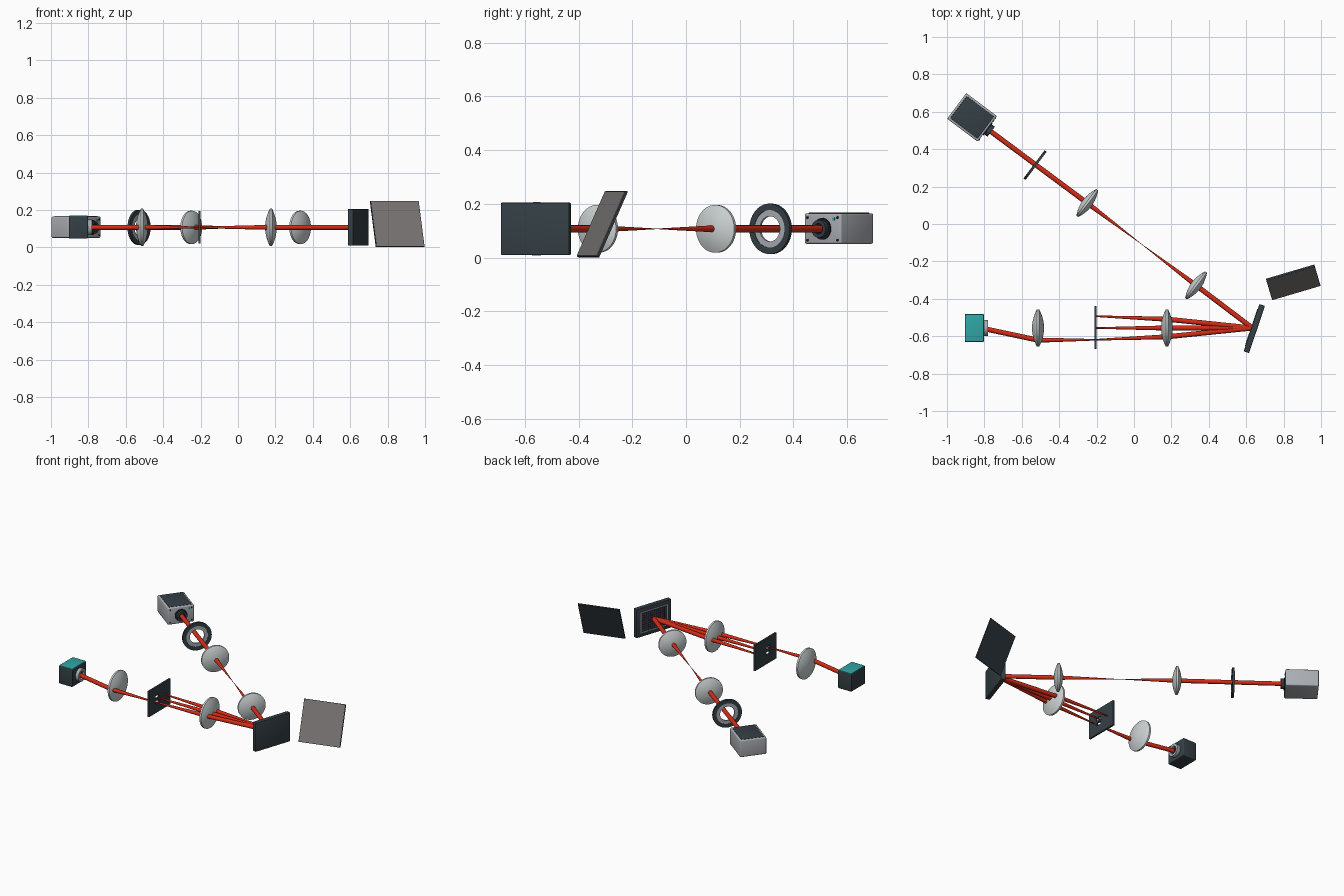
import bpy, bmesh, math
from mathutils import Vector, Matrix

if "Cube" in bpy.data.objects:
    bpy.data.objects.remove(bpy.data.objects["Cube"])


def material(name, r, g, b):
    m = bpy.data.materials.new(name)
    m.use_nodes = True
    m.diffuse_color = (r, g, b, 1)
    bsdf = m.node_tree.nodes["Principled BSDF"]
    bsdf.inputs["Base Color"].default_value = (r, g, b, 1)
    bsdf.inputs["Roughness"].default_value = 0.5
    return m


SLATE = material("dark slate", 0.035, 0.05, 0.06)
BLACK = material("black", 0.012, 0.015, 0.018)
GREY = material("light grey", 0.4, 0.42, 0.45)
GLASS = material("pale glass", 0.6, 0.64, 0.64)
TEAL = material("teal", 0.03, 0.38, 0.38)
RED = material("beam red", 0.65, 0.025, 0.008)
SCREEN = material("screen grey", 0.19, 0.18, 0.175)
PURPLE = material("mirror purple", 0.07, 0.05, 0.085)

H = 0.107  # beam height


def place(x, y, angle=0, z=H):
    return Matrix.Translation((x, y, z)) @ Matrix.Rotation(angle, 4, 'Z')


def finish(name, bm, mat, frame, smooth=False):
    bmesh.ops.recalc_face_normals(bm, faces=bm.faces)
    mesh = bpy.data.meshes.new(name)
    bm.to_mesh(mesh)
    bm.free()
    mesh.materials.append(mat)
    ob = bpy.data.objects.new(name, mesh)
    bpy.context.collection.objects.link(ob)
    ob.matrix_world = frame
    if smooth:
        bpy.ops.object.select_all(action='DESELECT')
        ob.select_set(True)
        bpy.context.view_layer.objects.active = ob
        bpy.ops.object.shade_smooth_by_angle(angle=math.radians(35))
    return ob


def box(name, size, mat, frame, offset=(0, 0, 0), bevel=0):
    bm = bmesh.new()
    bmesh.ops.create_cube(bm, size=1)
    bmesh.ops.scale(bm, vec=size, verts=bm.verts)
    bmesh.ops.translate(bm, vec=offset, verts=bm.verts)
    if bevel:
        bmesh.ops.bevel(bm, geom=bm.edges[:], offset=bevel, segments=3,
                        profile=0.5, affect='EDGES')
    return finish(name, bm, mat, frame, bool(bevel))


def lathe(name, profile, mat, frame, closed=False, steps=48):
    """Spin (axial, radius) points about the local x axis."""
    bm = bmesh.new()
    vs = [bm.verts.new((a, 0, r)) for a, r in profile]
    for a, b in zip(vs, vs[1:]):
        bm.edges.new((a, b))
    if closed:
        bm.edges.new((vs[-1], vs[0]))
    bmesh.ops.spin(bm, geom=bm.verts[:] + bm.edges[:], cent=(0, 0, 0), axis=(1, 0, 0),
                   angle=2 * math.pi, steps=steps)
    bmesh.ops.remove_doubles(bm, verts=bm.verts, dist=1e-5)
    return finish(name, bm, mat, frame, True)


def ring(name, x0, x1, inner, outer, mat, frame):
    pts = [(x0, inner), (x0, outer), (x1, outer), (x1, inner)]
    return lathe(name, pts, mat, frame, closed=True)


def disc(name, x0, x1, radius, mat, frame):
    return lathe(name, [(x0, 0), (x0, radius), (x1, radius), (x1, 0)], mat, frame, steps=32)


def lens(name, radius, half, frame):
    rim, n = 0.006, 10
    side = [(rim + (half - rim) * (1 - (i / n) ** 2), radius * i / n) for i in range(n + 1)]
    lathe(name, side + [(-a, r) for a, r in reversed(side)], GLASS, frame)


def beam(name, p, q, r0, r1):
    d = Vector(q) - Vector(p)
    frame = place(p[0], p[1], math.atan2(d.y, d.x))
    lathe(name, [(0, 0), (0, r0), (d.length, r1), (d.length, 0)], RED, frame, steps=24)


# Layout of the optical paths
hit = Vector((0.633, -0.556))
source = Vector((-0.866, 0.57))
aim = (hit - source).normalized()
ang = math.atan2(aim.y, aim.x)
lens_a, lens_b = Vector((-0.25, 0.112)), Vector((0.332, -0.328))
iris = Vector((-0.529, 0.315))
R = 0.0135

# Laser source: housing, top panel, nozzle, lamp and screws
f = place(*source, ang)
box("laser_housing", (0.205, 0.171, 0.114), GREY, f, (0, 0, 0.001), bevel=0.007)
box("laser_top_panel", (0.182, 0.148, 0.006), SLATE, f, (0, 0, 0.057), bevel=0.002)
ring("laser_nozzle", 0.1, 0.128, 0.02, 0.033, SLATE, f)
ring("laser_nozzle_flange", 0.1, 0.108, 0.02, 0.04, BLACK, f)
disc("laser_nozzle_core", 0.1, 0.118, 0.021, BLACK, f)
for sy in (-1, 1):
    for sz in (-1, 1):
        disc("laser_screw", 0.1, 0.105, 0.005, BLACK,
             f @ Matrix.Translation((0, sy * 0.07, sz * 0.042)))
disc("laser_status_lamp", 0.1, 0.106, 0.006, TEAL, f @ Matrix.Translation((0, 0.053, 0.037)))

# Iris ring
f = place(*iris, ang)
ring("iris_frame", -0.007, 0.007, 0.07, 0.094, SLATE, f)
ring("iris_blades", -0.005, 0.005, 0.047, 0.072, GREY, f)

# Relay lenses and the beam that focuses between them
lens("relay_lens_first", 0.089, 0.028, place(*lens_a, ang))
lens("relay_lens_second", 0.089, 0.028, place(*lens_b, ang))
focus = (lens_a + lens_b) / 2
beam("laser_beam", source + aim * 0.11, lens_a, R, R)
beam("focusing_beam", lens_a, focus, R, 0.001)
beam("spreading_beam", focus, lens_b, 0.001, R)
beam("collimated_beam", lens_b, hit, R, R)

# Mirror array: plate, bezel and tiled face towards -x
f = place(0.643, -0.559, math.radians(-18.5))
box("mirror_plate", (0.031, 0.266, 0.195), SLATE, f, bevel=0.004)
for s in (-1, 1):
    box("bezel_rail", (0.006, 0.21, 0.006), GREY, f, (-0.015, 0, s * 0.068))
    box("bezel_post", (0.006, 0.006, 0.142), GREY, f, (-0.015, s * 0.102, 0))
box("mirror_face", (0.004, 0.186, 0.118), PURPLE, f, (-0.0155, 0, 0))
for i in range(1, 12):
    box("mirror_column_gap", (0.001, 0.002, 0.118), BLACK, f, (-0.0178, -0.093 + 0.0155 * i, 0))
for i in range(1, 8):
    box("mirror_row_gap", (0.001, 0.186, 0.002), BLACK, f, (-0.0178, 0, -0.059 + 0.01475 * i))

# Three diffracted beams through the transform lens to the filter
lens_x, filter_x, last_x, mid_y = 0.176, -0.206, -0.513, -0.556
lens("transform_lens", 0.1, 0.031, place(lens_x, mid_y))
for k in (-1, 0, 1):
    bend = (lens_x, mid_y + 0.047 * k)
    spot = (filter_x, mid_y + 0.063 * k)
    beam("diffracted_beam", hit, bend, R, R)
    beam("filter_beam", bend, spot, R, 0.004)

# Filter plate with a barred window
f = place(filter_x, -0.553)
left, right, low, high = -0.047, -0.008, -0.027, 0.029
for name, y0, y1, z0, z1 in (("filter_side_near", -0.115, left, -0.087, 0.087),
                             ("filter_side_far", right, 0.115, -0.087, 0.087),
                             ("filter_lower", left, right, -0.087, low),
                             ("filter_upper", left, right, high, 0.087),
                             ("filter_bar", left, right, -0.006, 0.008)):
    box(name, (0.012, y1 - y0, z1 - z0), SLATE, f, (0, (y0 + y1) / 2, (z0 + z1) / 2))

# Imaging lens and the passed order reaching the camera
lens("imaging_lens", 0.1, 0.032, place(last_x, mid_y))
spot, bend = (filter_x, mid_y - 0.063), (last_x, mid_y - 0.065)
beam("passed_beam", spot, bend, 0.004, R)
beam("camera_beam", bend, (-0.79, mid_y - 0.006), R, R)

# Camera: body, coloured lid and mount
f = place(-0.853, mid_y)
box("camera_body", (0.102, 0.15, 0.12), SLATE, f, bevel=0.005)
box("camera_lid", (0.098, 0.146, 0.006), TEAL, f, (0, 0, 0.06), bevel=0.002)
ring("camera_mount", 0.048, 0.073, 0.026, 0.042, GREY, f)
disc("camera_sensor", 0.048, 0.056, 0.027, BLACK, f)

# Tilted display panel: pale front on a dark backing
w = Vector((0.96, 0.283, 0)).normalized()
u = Vector((-0.118, 0.396, 0.907)).normalized()
n = w.cross(u).normalized()
u = n.cross(w)
f = Matrix((w, u, n)).transposed().to_4x4()
f.translation = (0.852, -0.314, 0.126)
box("panel_backing", (0.27, 0.268, 0.008), SLATE, f, (0, 0, -0.003))
box("panel_face", (0.264, 0.262, 0.004), SCREEN, f, (0, 0, 0.0015))
